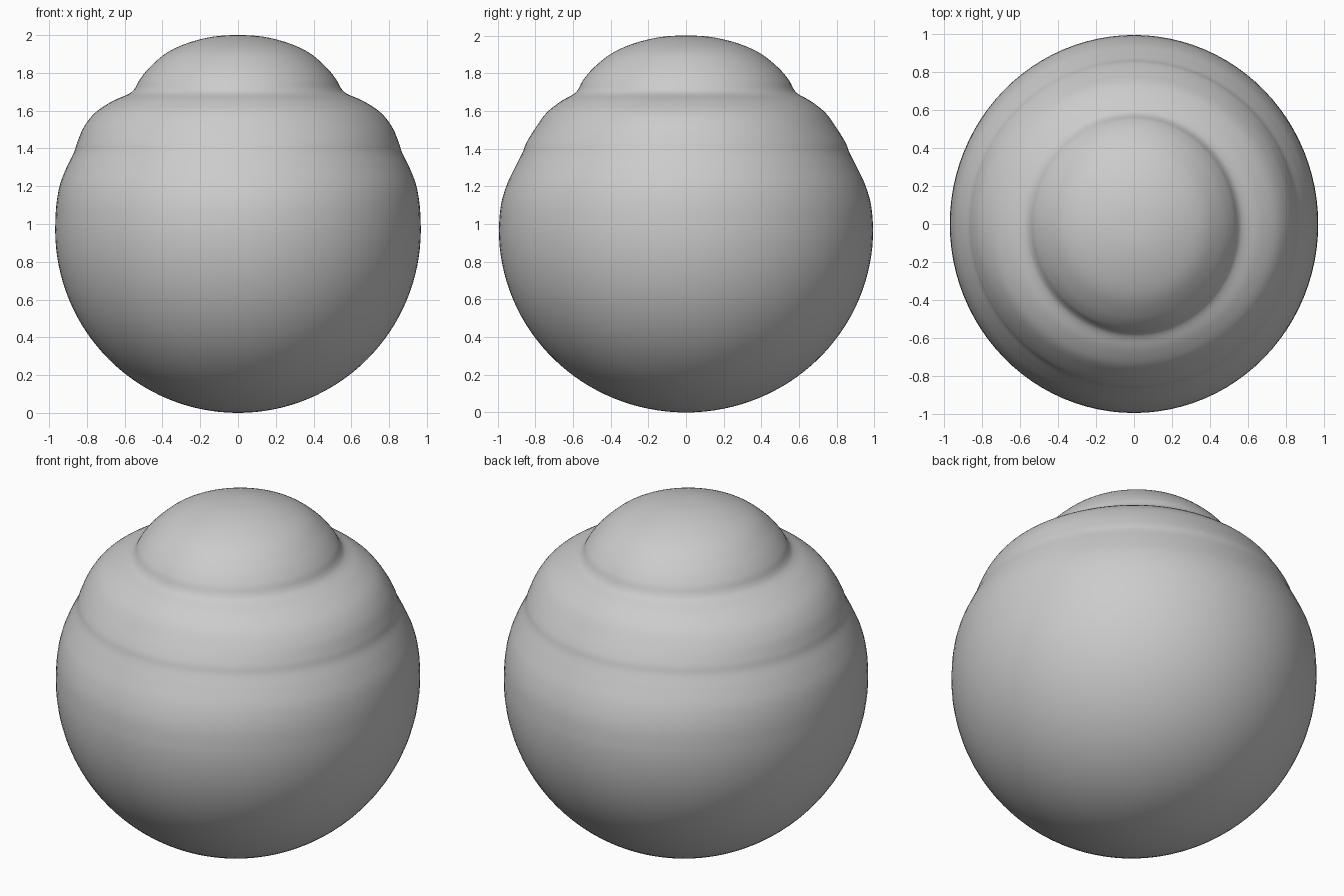
import bpy, bmesh
from math import sin, cos, pi

if "Cube" in bpy.data.objects:
    bpy.data.objects.remove(bpy.data.objects["Cube"])

# Upper outline: half width in x, half width in y, height
upper = [
    (0.968, 0.993, 0.97), (0.962, 0.982, 1.10), (0.942, 0.950, 1.21),
    (0.905, 0.905, 1.305), (0.868, 0.867, 1.38), (0.850, 0.845, 1.435),
    (0.815, 0.795, 1.515), (0.755, 0.740, 1.59), (0.665, 0.665, 1.650),
    (0.580, 0.598, 1.688), (0.548, 0.572, 1.715), (0.520, 0.545, 1.765),
    (0.465, 0.487, 1.832), (0.375, 0.390, 1.908), (0.260, 0.270, 1.960),
    (0.130, 0.135, 1.992), (0.0, 0.0, 2.0),
]
SEG = 96


def spline(pts, steps):
    # Smooth curve through the outline, mirrored over the top axis at its end
    last = pts[-2]
    ext = [(pts[0][0], pts[0][1], 0.84)] + pts + [(-last[0], -last[1], last[2])]
    out = []
    for i in range(1, len(ext) - 2):
        p0, p1, p2, p3 = ext[i - 1:i + 3]
        for s in range(steps):
            t = s / steps
            out.append(tuple(
                0.5 * (2 * b + (c - a) * t + (2 * a - 5 * b + 4 * c - d) * t * t
                       + (3 * b - a - 3 * c + d) * t ** 3)
                for a, b, c, d in zip(p0, p1, p2, p3)))
    return out


# Lower half is a plain round bowl, the rest follows the outline
rings = [(0.968 * sin(a), 0.993 * sin(a), 0.97 - 0.97 * cos(a))
         for a in (pi / 2 * i / 32 for i in range(1, 32))]
rings += spline(upper, 5)

# Skin the elliptical rings and close both poles
bm = bmesh.new()
loops = [[bm.verts.new((rx * cos(2 * pi * k / SEG), ry * sin(2 * pi * k / SEG), z))
          for k in range(SEG)] for rx, ry, z in rings]
bottom, top = bm.verts.new((0, 0, 0)), bm.verts.new((0, 0, 2))
for k in range(SEG):
    n = (k + 1) % SEG
    for lo, hi in zip(loops, loops[1:]):
        bm.faces.new((lo[k], lo[n], hi[n], hi[k]))
    bm.faces.new((bottom, loops[0][n], loops[0][k]))
    bm.faces.new((top, loops[-1][k], loops[-1][n]))
bmesh.ops.recalc_face_normals(bm, faces=bm.faces)
for f in bm.faces:
    f.smooth = True

mesh = bpy.data.meshes.new("tiered_body")
bm.to_mesh(mesh)
bm.free()
body = bpy.data.objects.new("tiered_body", mesh)
bpy.context.collection.objects.link(body)
